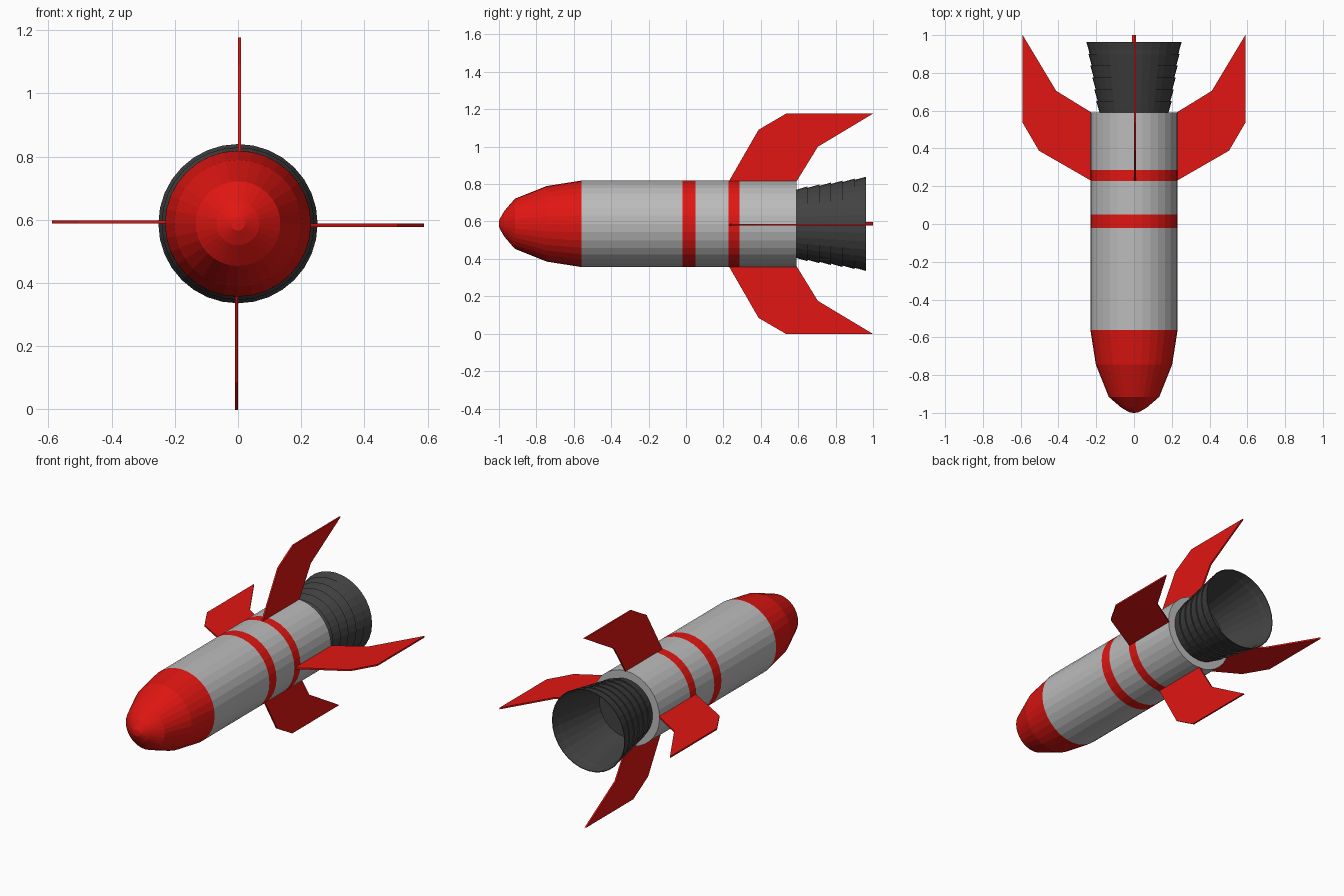
import bpy, bmesh
from math import cos, sin, pi, radians
from mathutils import Matrix

if "Cube" in bpy.data.objects:
    bpy.data.objects.remove(bpy.data.objects["Cube"])

CZ = 0.5875   # height of the rocket axis
R = 0.231     # body radius


def material(name, rgb):
    m = bpy.data.materials.new(name)
    m.diffuse_color = (*rgb, 1)
    m.use_nodes = True
    m.node_tree.nodes["Principled BSDF"].inputs["Base Color"].default_value = m.diffuse_color
    return m


red = material("red", (0.75, 0.008, 0.006))
dark = material("dark_grey", (0.055, 0.055, 0.055))
light = material("light_grey", (0.5, 0.5, 0.5))


def finish(name, bm, mat):
    bmesh.ops.recalc_face_normals(bm, faces=bm.faces)
    me = bpy.data.meshes.new(name)
    bm.to_mesh(me)
    bm.free()
    me.materials.append(mat)
    ob = bpy.data.objects.new(name, me)
    bpy.context.collection.objects.link(ob)
    ob.location.z = CZ
    return ob


def lathe(name, profile, mat, sides=32):
    """Revolve (y, radius) points around the Y axis; zero radius closes to a point."""
    bm = bmesh.new()
    rings = []
    for y, r in profile:
        if r == 0:
            rings.append([bm.verts.new((0, y, 0))] * sides)
        else:
            rings.append([bm.verts.new((r * sin(2 * pi * i / sides), y, r * cos(2 * pi * i / sides)))
                          for i in range(sides)])
    for a, b in zip(rings, rings[1:]):
        for i in range(sides):
            j = (i + 1) % sides
            bm.faces.new(list(dict.fromkeys((a[i], a[j], b[j], b[i]))))
    return finish(name, bm, mat)


# Nose cone
lathe("nose_cone", [(-1, 0), (-0.998, 0.022), (-0.972, 0.068), (-0.915, 0.134),
                    (-0.745, 0.202), (-0.56, R)], red)

# Body tube with two flush red bands
lathe("body_front", [(-0.56, R), (-0.02, R)], light)
lathe("front_band", [(-0.02, R), (0.05, R)], red)
lathe("body_middle", [(0.05, R), (0.227, R)], light)
lathe("rear_band", [(0.227, R), (0.287, R)], red)
lathe("body_rear", [(0.287, R), (0.59, R), (0.59, 0)], light)

# Engine nozzle: six overlapping flared rings outside, smooth cone inside
nozzle = []
for i in range(6):
    y, r = 0.588 + i * 0.0625, 0.182 + i * 0.0104
    nozzle += [(y, r), (y + 0.0625, r + 0.018)]
nozzle += [(0.963, 0.248), (0.6, 0.178), (0.6, 0)]
lathe("engine_nozzle", nozzle, dark)

# Four swept fins in a pinwheel, each sitting on one side of its axis plane
outline = [(0.228, 0.225), (0.388, 0.503), (0.535, 0.589), (1.0, 0.589), (0.705, 0.412), (0.59, 0.225)]
for k, side in enumerate(("top", "right", "bottom", "left")):
    bm = bmesh.new()
    face = bm.faces.new([bm.verts.new((0, y, r)) for y, r in outline])
    ext = bmesh.ops.extrude_face_region(bm, geom=[face], use_keep_orig=True)
    moved = [v for v in ext["geom"] if isinstance(v, bmesh.types.BMVert)]
    bmesh.ops.translate(bm, verts=moved, vec=(0.01, 0, 0))
    bm.transform(Matrix.Rotation(radians(90 * k), 4, 'Y'))
    finish(side + "_fin", bm, red)
